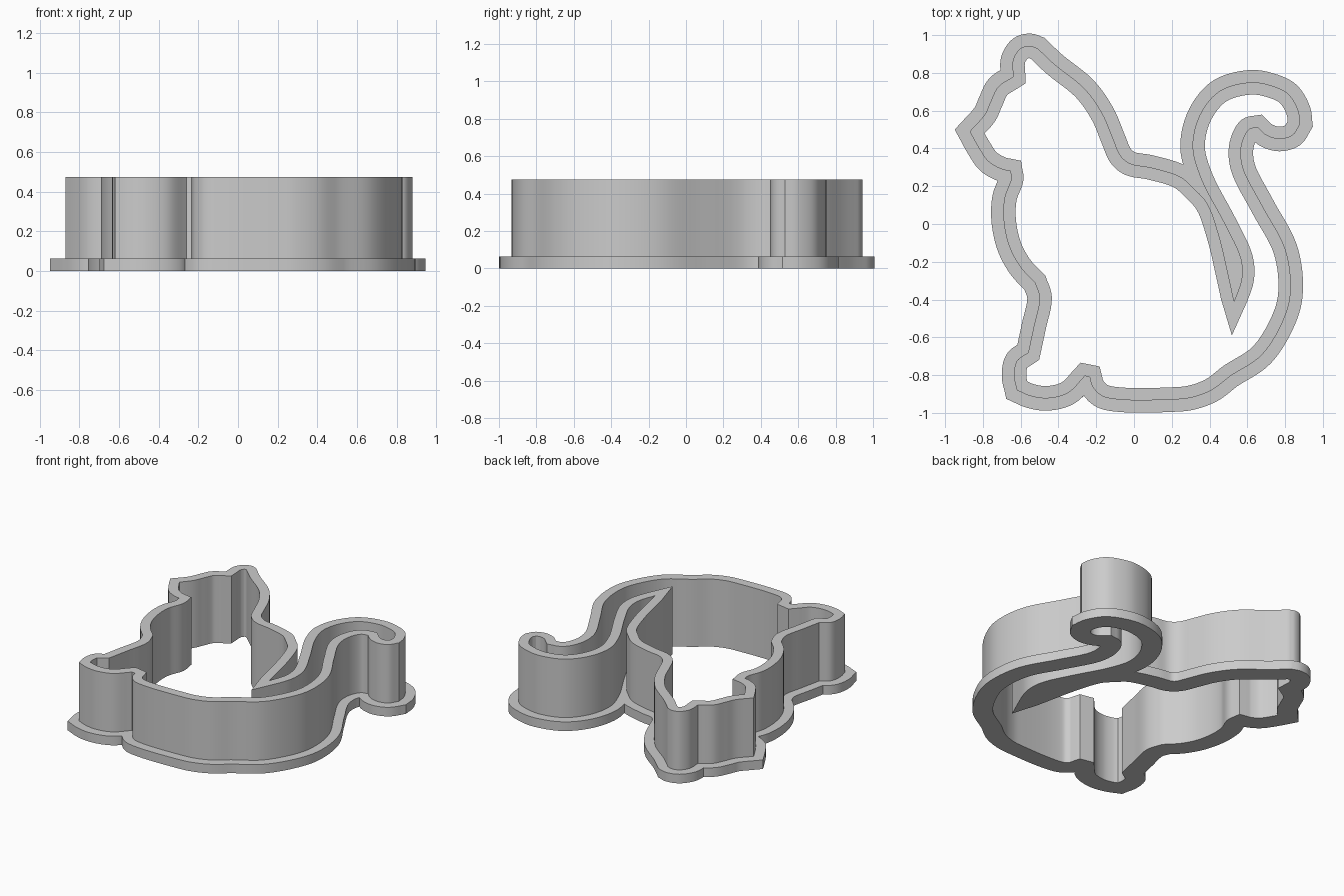
import bpy, bmesh
from mathutils import Vector

if "Cube" in bpy.data.objects:
    bpy.data.objects.remove(bpy.data.objects["Cube"])

D = 0.065          # rim overhang and wall thickness
Z_RIM, Z_TOP = 0.064, 0.475

# Centre line of the cat outline, in hundredths; every run ends at a sharp corner
ear = [(-51, 93), (-55, 94.3), (-60, 93), (-64, 87), (-64, 78)]
face = [(-64, 78), (-72, 72.5), (-76, 64.5), (-79, 58), (-87, 49)]
chin = [(-87, 49), (-82, 40), (-77, 33), (-70, 29), (-65.5, 28)]
chest = [(-65.5, 28), (-65, 24), (-68.5, 14), (-69, 2), (-66, -12), (-60, -23), (-52.5, -31)]
leg = [(-52.5, -31), (-50, -39), (-53, -54), (-56, -68)]
heel = [(-56, -68), (-62, -72.5), (-63.5, -80.5), (-62, -88)]
paw = [(-62, -88), (-55, -91), (-46, -92.3), (-35, -89.5), (-26, -80.5)]
cusp = [(-26, -80.5), (-23.5, -81)]
belly = [(-23.5, -81), (-22, -86), (-17, -91), (-7.5, -93), (19, -93), (30, -92), (41, -88), (51, -80.5)]
rump = [(51, -80.5), (68, -69), (80.5, -47.5), (83, -33), (80, -13), (68, 9.5),
        (57.5, 30.5), (57, 42), (61, 50), (65.5, 51)]
tail_hook = [(65.5, 51), (70, 47), (77, 45), (84, 47), (88, 53)]
tail = [(88, 53), (87, 60), (81.5, 69), (72, 73.5), (61.5, 75), (45.5, 70.5), (35, 58),
        (31, 41), (35.5, 24), (48, 0), (56.5, -18.5), (57, -29), (53, -41)]
back = [(53, -41), (49.5, -25), (45.5, -8), (39, 10.5), (32, 18.5), (24.5, 25), (8.5, 30), (-2, 32),
        (-7, 36), (-11, 45), (-16.5, 58), (-26, 71.5), (-42, 84.5), (-51, 93)]
runs = [ear, face, chin, chest, leg, heel, paw, cusp, belly, rump, tail_hook, tail, back]


def smooth_run(run, steps=6):
    """Catmull-Rom (non-uniform) through one run, without its last point."""
    p = [Vector(q) / 100 for q in run]
    if len(p) == 2:
        return [p[0]]
    p = [2 * p[0] - p[1]] + p + [2 * p[-1] - p[-2]]
    out = []
    for a, b, c, d in zip(p, p[1:], p[2:], p[3:]):
        t1 = (b - a).length ** 0.5
        t2 = t1 + (c - b).length ** 0.5
        t3 = t2 + (d - c).length ** 0.5
        for i in range(steps):
            t = t1 + (t2 - t1) * i / steps
            a1 = a.lerp(b, t / t1)
            a2 = b.lerp(c, (t - t1) / (t2 - t1))
            a3 = c.lerp(d, (t - t2) / (t3 - t2))
            out.append(a1.lerp(a2, t / t2).lerp(a2.lerp(a3, (t - t1) / (t3 - t1)), (t - t1) / (t2 - t1)))
    return out


def offset(path, dist, window=20):
    """Mitred offset; points that fold over a tight bend snap to a good neighbour."""
    n = len(path)
    res = []
    for i in range(n):
        d0 = (path[i] - path[i - 1]).normalized()
        d1 = (path[(i + 1) % n] - path[i]).normalized()
        n0, n1 = Vector((d0.y, -d0.x)), Vector((d1.y, -d1.x))
        m = (n0 + n1).normalized()
        res.append(path[i] + m * dist / max(m.dot(n0), 0.36))
    ok = [all((res[i] - path[(i + k) % n]).length > 0.93 * abs(dist)
              for k in range(-window, window + 1)) for i in range(n)]
    for i in range(n):
        if not ok[i]:
            for k in range(1, n):
                j = next((j % n for j in (i + k, i - k) if ok[j % n]), None)
                if j is not None:
                    res[i] = res[j].copy()
                    break
    return res


mid = [q for r in runs for q in smooth_run(r)]
outer, inner = offset(mid, D), offset(mid, -D)

# L-shaped section swept round the outline: wide base rim plus tall wall
section = [(outer, 0), (outer, Z_RIM), (mid, Z_RIM), (mid, Z_TOP), (inner, Z_TOP), (inner, 0)]
bm = bmesh.new()
loops = [[bm.verts.new((q.x, q.y, z)) for q in path] for path, z in section]
n = len(mid)
for s in range(len(loops)):
    a, b = loops[s], loops[(s + 1) % len(loops)]
    for i in range(n):
        j = (i + 1) % n
        bm.faces.new((a[i], a[j], b[j], b[i]))
bmesh.ops.remove_doubles(bm, verts=bm.verts, dist=0.0005)
mesh = bpy.data.meshes.new("cat_cutter")
bm.to_mesh(mesh)
bm.free()
cutter = bpy.data.objects.new("cat_cutter", mesh)
bpy.context.collection.objects.link(cutter)

grey = bpy.data.materials.new("light grey")
grey.diffuse_color = (0.6, 0.6, 0.6, 1)
grey.use_nodes = True
grey.node_tree.nodes["Principled BSDF"].inputs["Base Color"].default_value = grey.diffuse_color
mesh.materials.append(grey)

bpy.context.view_layer.objects.active = cutter
cutter.select_set(True)
bpy.ops.object.shade_smooth_by_angle(angle=0.6)
